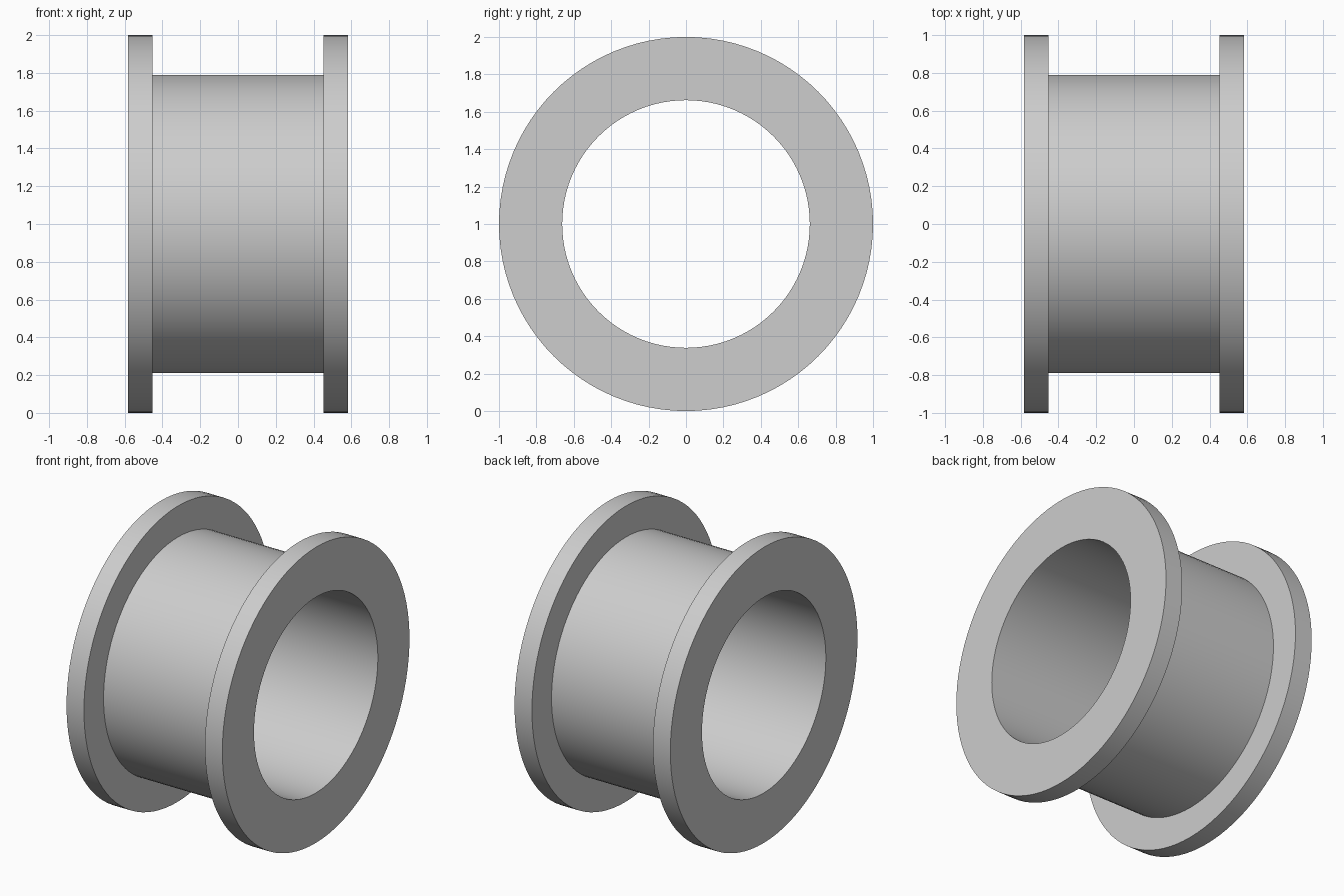
import bpy
import bmesh
from math import pi, sin, cos, radians

cube = bpy.data.objects.get("Cube")
if cube:
    bpy.data.objects.remove(cube, do_unlink=True)

SEGMENTS = 96
FLANGE_R, BARREL_R, BORE_R = 1.0, 0.79, 0.662
HALF_WIDTH, HALF_BARREL = 0.583, 0.453

grey = bpy.data.materials.new("plain grey")
grey.use_nodes = True
colour = (0.61, 0.61, 0.61, 1)
grey.diffuse_color = colour
grey.node_tree.nodes["Principled BSDF"].inputs["Base Color"].default_value = colour

# Closed half-section of the bushing: (x, radius)
half = [(HALF_WIDTH, BORE_R), (HALF_WIDTH, FLANGE_R),
        (HALF_BARREL, FLANGE_R), (HALF_BARREL, BARREL_R)]
section = half + [(-x, r) for x, r in reversed(half)]

# Revolve the section around the x axis
bm = bmesh.new()
rings = []
for i in range(SEGMENTS):
    a = 2 * pi * i / SEGMENTS
    rings.append([bm.verts.new((x, r * cos(a), 1 + r * sin(a))) for x, r in section])
for i, ring in enumerate(rings):
    following = rings[(i + 1) % SEGMENTS]
    for j in range(len(section)):
        k = (j + 1) % len(section)
        bm.faces.new((ring[j], ring[k], following[k], following[j]))
bmesh.ops.recalc_face_normals(bm, faces=bm.faces)

mesh = bpy.data.meshes.new("flanged_bushing")
bm.to_mesh(mesh)
bm.free()
mesh.materials.append(grey)
bushing = bpy.data.objects.new("flanged_bushing", mesh)
bpy.context.collection.objects.link(bushing)

# Smooth round walls, crisp rims
bpy.ops.object.select_all(action="DESELECT")
bushing.select_set(True)
bpy.context.view_layer.objects.active = bushing
bpy.ops.object.shade_smooth_by_angle(angle=radians(30))
